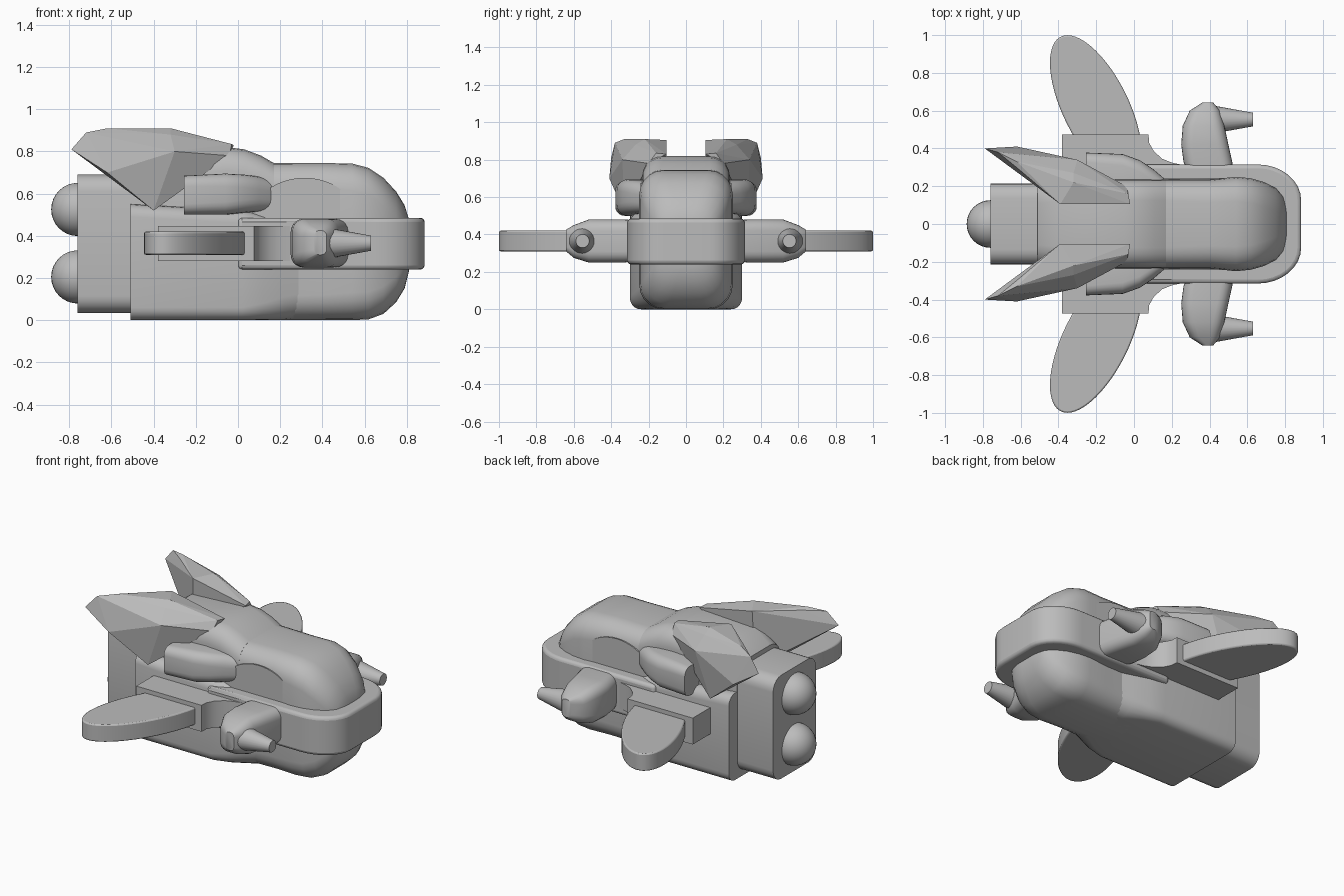
import bpy, bmesh, math
from mathutils import Matrix

old = bpy.data.objects.get("Cube")
if old:
    bpy.data.objects.remove(old, do_unlink=True)

grey = bpy.data.materials.new("plain grey")
grey.use_nodes = True
grey.diffuse_color = (0.5, 0.5, 0.5, 1)
grey.node_tree.nodes["Principled BSDF"].inputs["Base Color"].default_value = (0.5, 0.5, 0.5, 1)


def finish(name, bm, smooth=True, bevel=0, segments=3):
    """Turn a bmesh into a shaded object."""
    bmesh.ops.recalc_face_normals(bm, faces=bm.faces)
    mesh = bpy.data.meshes.new(name)
    bm.to_mesh(mesh)
    bm.free()
    mesh.materials.append(grey)
    obj = bpy.data.objects.new(name, mesh)
    bpy.context.collection.objects.link(obj)
    if bevel:
        mod = obj.modifiers.new("soft edges", "BEVEL")
        mod.width, mod.segments = bevel, segments
        mod.angle_limit = math.radians(40)
    if smooth:
        bpy.ops.object.select_all(action="DESELECT")
        obj.select_set(True)
        bpy.context.view_layer.objects.active = obj
        bpy.ops.object.shade_smooth_by_angle(angle=math.radians(35))
    return obj


def rounded_rect(u0, u1, v0, v1, r, steps=5):
    """Rounded rectangle as a list of 2D points."""
    pts = []
    corners = [(u1 - r, v1 - r), (u0 + r, v1 - r), (u0 + r, v0 + r), (u1 - r, v0 + r)]
    for k, (cu, cv) in enumerate(corners):
        for i in range(steps + 1):
            a = math.pi / 2 * (k + i / steps)
            pts.append((cu + r * math.cos(a), cv + r * math.sin(a)))
    return pts


def loft(name, sections, place):
    """Skin rounded rectangles (t, u0, u1, v0, v1, r) along an axis."""
    bm = bmesh.new()
    rings = []
    for t, *box in sections:
        rings.append([bm.verts.new(place(t, u, v)) for u, v in rounded_rect(*box)])
    for a, b in zip(rings, rings[1:]):
        for i in range(len(a)):
            j = (i + 1) % len(a)
            bm.faces.new((a[i], a[j], b[j], b[i]))
    bm.faces.new(rings[0])
    bm.faces.new(rings[-1])
    return finish(name, bm)


def slab(name, pts, low, high, place, **kw):
    """Extrude a 2D outline between two levels."""
    bm = bmesh.new()
    a = [bm.verts.new(place(u, v, low)) for u, v in pts]
    b = [bm.verts.new(place(u, v, high)) for u, v in pts]
    bm.faces.new(a)
    bm.faces.new(b)
    for i in range(len(a)):
        j = (i + 1) % len(a)
        bm.faces.new((a[i], a[j], b[j], b[i]))
    return finish(name, bm, **kw)


def along_x(t, u, v):
    return (t, u, v)


def flat(u, v, w):
    return (u, v, w)


def hull(name, rows):
    """Symmetric loft: rows are (x, half width, bottom, top, radius)."""
    loft(name, [(x, -h, h, lo, hi, r) for x, h, lo, hi, r in rows], along_x)


# Canopy and nose
hull("nose_hull", [
    (0.10, .235, 0, .745, .11), (0.40, .235, 0, .745, .12), (0.54, .25, 0, .743, .13),
    (0.62, .242, .004, .722, .13), (0.69, .222, .03, .675, .13), (0.75, .19, .085, .61, .12),
    (0.79, .15, .15, .545, .10), (0.81, .10, .23, .48, .07)])

# Rear lower body
hull("rear_hull", [
    (-.51, .30, 0, .55, .06), (0.02, .30, 0, .52, .06), (0.12, .285, 0, .50, .08),
    (0.22, .255, 0, .49, .11), (0.32, .225, .01, .48, .12)])

# Hump behind the canopy
hull("rear_hump", [
    (-.51, .22, .3, .72, .11), (-.40, .23, .3, .80, .11), (-.05, .235, .3, .82, .11),
    (0.03, .235, .3, .81, .11), (0.11, .235, .3, .78, .11), (0.17, .235, .3, .745, .11)])

# Engine block and exhaust domes
hull("engine_block", [(-.76, .215, .035, .69, .08), (-.48, .215, .035, .69, .08)])
for label, z in (("lower", .205), ("upper", .525)):
    bm = bmesh.new()
    bmesh.ops.create_uvsphere(bm, u_segments=32, v_segments=16, radius=.126,
                              matrix=Matrix.Translation((-.76, 0, z)))
    finish(label + "_exhaust_dome", bm)

# Bumper collar wrapped around the nose
outline = [(0, -.315), (0.02, -.315)]
for side in (-1, 1):
    arc = [(.655 + .23 * math.sin(a), side * (.125 + .19 * math.cos(a)))
           for a in (math.pi / 2 * i / 8 for i in range(9))]
    outline += arc if side < 0 else arc[::-1]
outline += [(0, .315)]
slab("bumper_collar", outline, .24, .485, flat, bevel=.045)

# Wing mount plate with concave front fillets
half = [(-.38, .475), (.077, .475), (.08, .43), (.105, .385), (.15, .345), (.2, .325), (.26, .312)]
slab("wing_mount", half + [(x, -y) for x, y in reversed(half)], .28, .447, flat)

for s, label in ((-1, "right"), (1, "left")):
    # Oval wing, leaning backwards
    turns = [math.tau * i / 56 for i in range(56)]
    oval = [(-.202 + .243 * math.cos(t), s * (.615 - .238 * math.cos(t) + .302 * math.sin(t)))
            for t in turns]
    slab(label + "_wing", oval, .31, .42, flat, bevel=.008, segments=2)

    # Gun nacelle and barrel
    loft(label + "_gun_nacelle", [
        (.25, .29, .53, .26, .475, .05), (.33, .262, .52, .25, .48, .06),
        (.42, .25, .50, .25, .48, .06), (.52, .258, .478, .25, .48, .06),
        (.60, .295, .455, .275, .45, .05), (.642, .36, .42, .31, .425, .025)],
        lambda t, u, v: (u, s * t, v))
    bm = bmesh.new()
    bmesh.ops.create_cone(bm, cap_ends=True, segments=24, radius1=.074, radius2=.036, depth=.21,
                          matrix=Matrix.Translation((.525, s * .553, .365))
                          @ Matrix.Rotation(math.pi / 2, 4, "Y"))
    finish(label + "_gun_barrel", bm)

    # Side intake fairing
    loft(label + "_side_fairing", [
        (-.255, .1, .378, .50, .685, .05), (-.06, .1, .37, .50, .695, .06),
        (.03, .1, .338, .51, .69, .06), (.10, .1, .292, .515, .68, .06),
        (.17, .1, .232, .52, .66, .05)],
        lambda t, u, v: (t, s * u, v))

    # Half-round side panel
    arch = [(.315 + .253 * math.cos(a), .47 + .205 * math.sin(a))
            for a in (math.pi * i / 24 for i in range(25))]
    slab(label + "_side_panel", arch, .236, .244, lambda u, v, w: (u, s * w, v))

    # Faceted tail fin
    bm = bmesh.new()
    for x, y, z in [(-.79, .40, .81), (-.72, .38, .89), (-.62, .41, .70), (-.62, .33, .91),
                    (-.61, .29, .90), (-.32, .22, .91), (-.39, .105, .905), (-.32, .27, .88),
                    (-.30, .34, .80), (-.04, .20, .78), (-.03, .16, .835), (-.02, .105, .83),
                    (-.40, .33, .52), (-.40, .12, .55)]:
        bm.verts.new((x, s * y, z))
    hulled = bmesh.ops.convex_hull(bm, input=bm.verts)
    bmesh.ops.delete(bm, geom=list({v for v in hulled["geom_interior"] + hulled["geom_unused"]
                                    if isinstance(v, bmesh.types.BMVert)}), context="VERTS")
    finish(label + "_tail_fin", bm, smooth=False)
